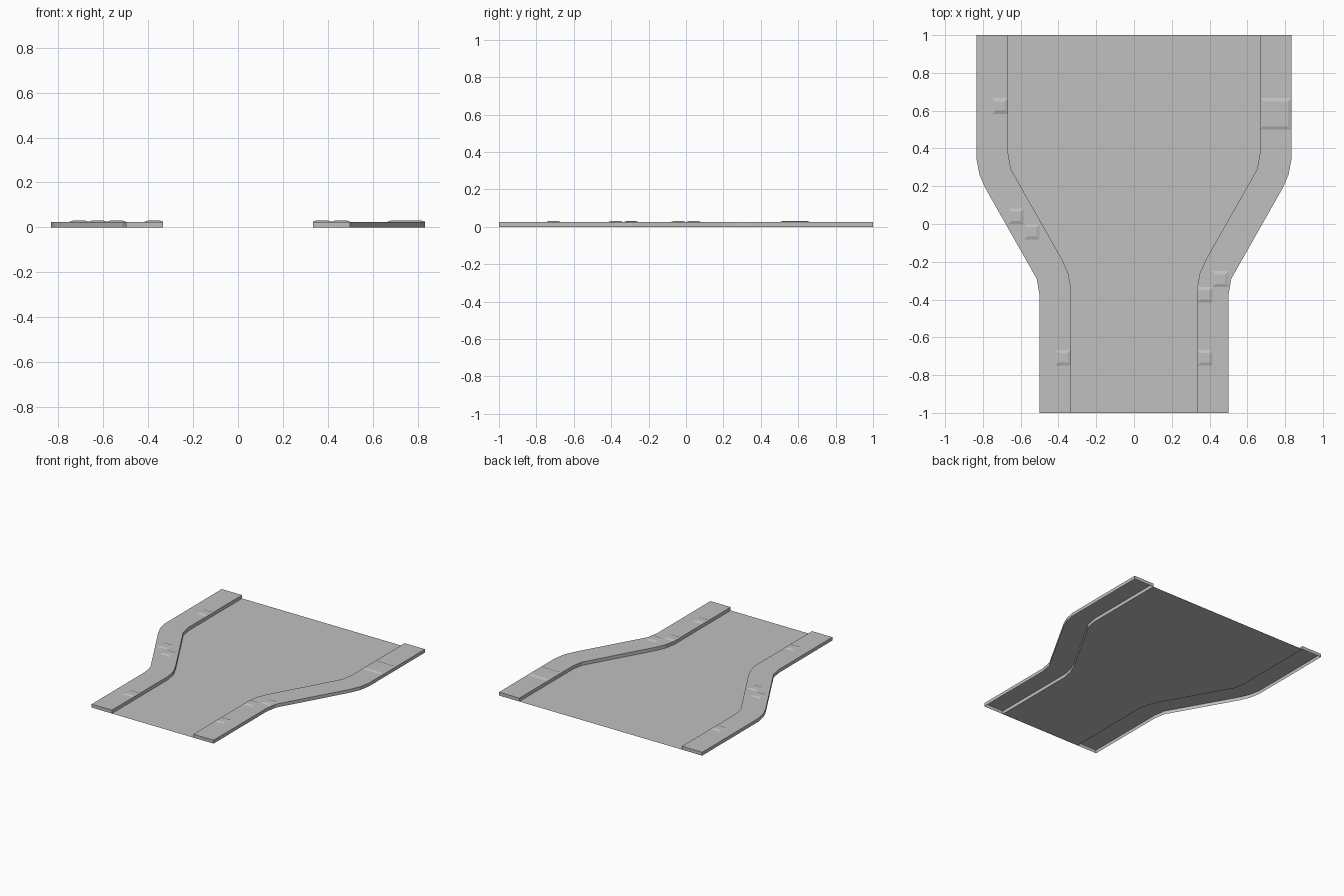
import bpy
import bmesh

if "Cube" in bpy.data.objects:
    bpy.data.objects.remove(bpy.data.objects["Cube"], do_unlink=True)

HEIGHT = 0.025   # kerb height
CELL = 1 / 12    # paving slab grid

concrete = bpy.data.materials.new("concrete_grey")
concrete.use_nodes = True
GREY = (0.53, 0.53, 0.53, 1)
concrete.diffuse_color = GREY
concrete.node_tree.nodes["Principled BSDF"].inputs["Base Color"].default_value = GREY


def make_object(name, bm):
    mesh = bpy.data.meshes.new(name)
    bm.to_mesh(mesh)
    bm.free()
    mesh.materials.append(concrete)
    obj = bpy.data.objects.new(name, mesh)
    bpy.context.collection.objects.link(obj)
    return obj


def add_shell(bm, lower, upper, z0, z1):
    """Open-bottomed shell: walls from the lower outline to a capped upper one."""
    base = [bm.verts.new((x, y, z0)) for x, y in lower]
    top = [bm.verts.new((x, y, z1)) for x, y in upper]
    n = len(base)
    for i in range(n):
        j = (i + 1) % n
        bm.faces.new((base[i], base[j], top[j], top[i]))
    bm.faces.new(top)


def square(x, y, size, inset=0):
    a, b = inset, size - inset
    return [(x + a, y + a), (x + b, y + a), (x + b, y + b), (x + a, y + b)]


# Pavement outline: the inner edge is the outer edge turned half a circle
outer = [(0.5, -1), (0.5, -0.375), (0.515, -0.29), (0.787, 0.19),
         (0.818, 0.26), (0.833, 0.34), (0.833, 1)]
inner = [(7 / 6 - x, -y) for x, y in outer]

# Pavements, each a hollow slab open underneath
for name, side in (("left_pavement", 1), ("right_pavement", -1)):
    outline = [(side * x, y) for x, y in outer + inner]
    if side < 0:
        outline.reverse()
    bm = bmesh.new()
    add_shell(bm, outline, outline, 0, HEIGHT)
    make_object(name, bm)

# Road surface between the pavements
bm = bmesh.new()
edge = inner[::-1]
road = [(x, y, 0) for x, y in edge] + [(-x, y, 0) for x, y in inner]
bm.faces.new([bm.verts.new(p) for p in road])
make_object("road_surface", bm)

# Raised paving slabs: grid column, grid row, size in cells
slabs = [(-9, 7, 1), (-8, 0, 1), (-7, -1, 1), (5, -4, 1),
         (4, -5, 1), (-5, -9, 1), (4, -9, 1), (8, 6, 2)]
for i, (col, row, cells) in enumerate(slabs, 1):
    x, y, size = col * CELL, row * CELL, cells * CELL
    bm = bmesh.new()
    add_shell(bm, square(x, y, size), square(x, y, size, 0.017),
              HEIGHT, HEIGHT + 0.006)
    make_object(f"raised_slab_{i}", bm)
